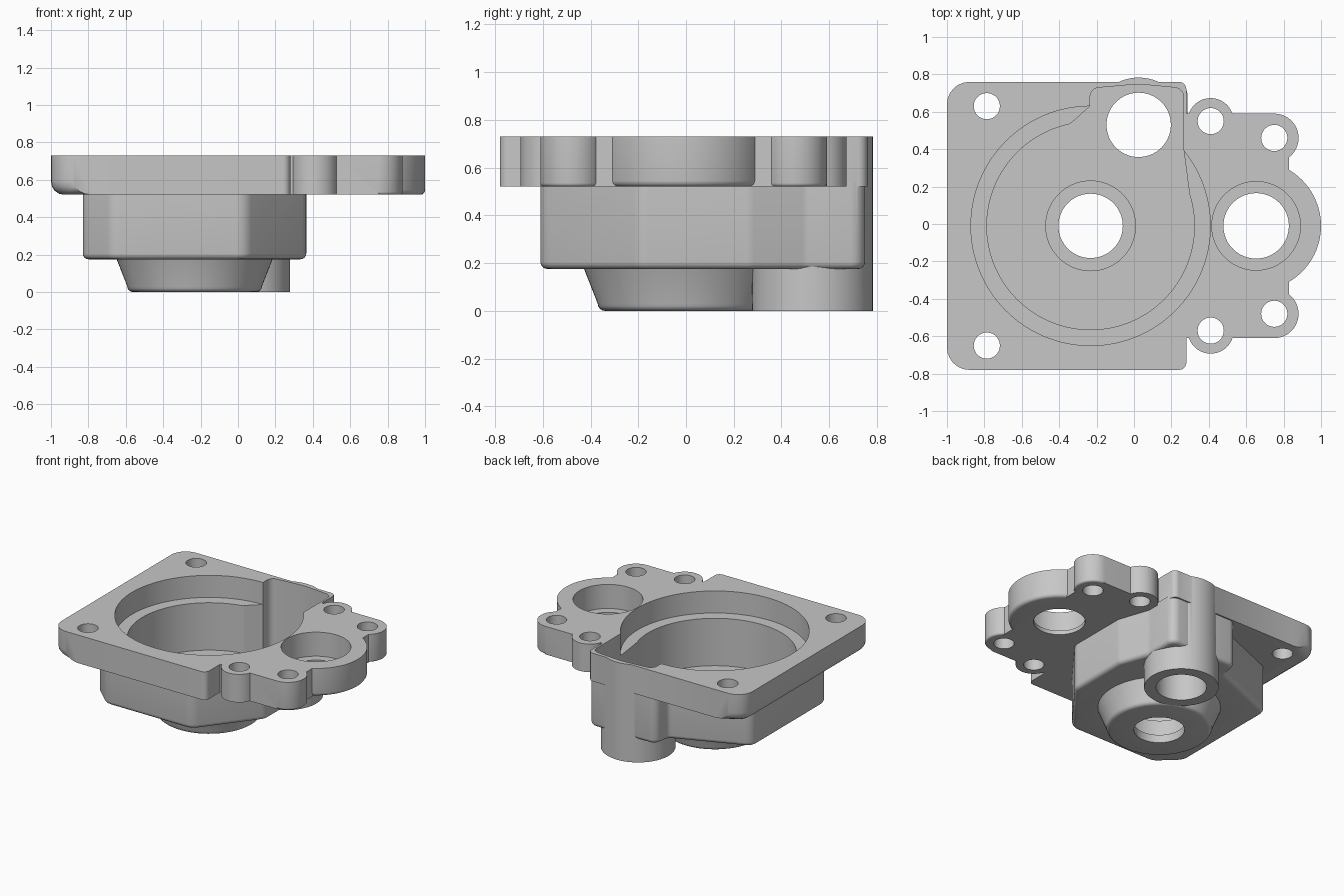
import bpy, bmesh, math
from mathutils import Vector

old = bpy.data.objects.get("Cube")
if old:
    bpy.data.objects.remove(old, do_unlink=True)

grey = bpy.data.materials.new("cast_grey")
grey.use_nodes = True
colour = (0.57, 0.57, 0.57, 1)
grey.diffuse_color = colour
grey.node_tree.nodes["Principled BSDF"].inputs["Base Color"].default_value = colour

TOP, FLANGE, BODY = 0.73, 0.52, 0.175   # main levels
FLOOR, LEDGE = 0.21, 0.565


def rounded(points, steps=6):
    """Outline with each (x, y, radius) corner rounded."""
    out = []
    for i, (x, y, r) in enumerate(points):
        p = Vector((x, y))
        if r == 0:
            out.append(p)
            continue
        a = (Vector(points[i - 1][:2]) - p).normalized()
        b = (Vector(points[(i + 1) % len(points)][:2]) - p).normalized()
        half = a.angle(b) / 2
        centre = p + (a + b).normalized() * r / math.sin(half)
        start = p + a * r / math.tan(half) - centre
        end = p + b * r / math.tan(half) - centre
        turn = math.atan2(start.x * end.y - start.y * end.x, start.dot(end))
        for k in range(steps + 1):
            t = turn * k / steps
            c, s = math.cos(t), math.sin(t)
            out.append(centre + Vector((start.x * c - start.y * s, start.x * s + start.y * c)))
    return out


def solid(name, outline, z0, z1, fillet=0, keep=None):
    """Extruded outline, with its bottom edges rounded."""
    bm = bmesh.new()
    base = bm.faces.new([bm.verts.new((p[0], p[1], z0)) for p in outline])
    bmesh.ops.recalc_face_normals(bm, faces=[base])
    ext = bmesh.ops.extrude_face_region(bm, geom=[base], use_keep_orig=True)
    bmesh.ops.translate(bm, vec=(0, 0, z1 - z0),
                        verts=[v for v in ext["geom"] if isinstance(v, bmesh.types.BMVert)])
    bmesh.ops.recalc_face_normals(bm, faces=bm.faces)
    if fillet:
        edges = [e for e in bm.edges if all(abs(v.co.z - z0) < 1e-5 for v in e.verts)
                 and (keep is None or all(keep(v.co) for v in e.verts))]
        bmesh.ops.bevel(bm, geom=edges, offset=fillet, segments=4, profile=0.5,
                        affect='EDGES', clamp_overlap=False)
        bmesh.ops.recalc_face_normals(bm, faces=bm.faces)
    mesh = bpy.data.meshes.new(name)
    bm.to_mesh(mesh)
    bm.free()
    mesh.materials.append(grey)
    ob = bpy.data.objects.new(name, mesh)
    bpy.context.collection.objects.link(ob)
    return ob


def disc(name, x, y, r, z0, z1, fillet=0, n=64):
    ring = [(x + r * math.cos(2 * math.pi * i / n), y + r * math.sin(2 * math.pi * i / n))
            for i in range(n)]
    return solid(name, ring, z0, z1, fillet)


def combine(target, other, operation):
    mod = target.modifiers.new("join", 'BOOLEAN')
    mod.operation, mod.object, mod.solver = operation, other, 'EXACT'
    bpy.context.view_layer.objects.active = target
    bpy.ops.object.modifier_apply(modifier=mod.name)
    bpy.data.objects.remove(other, do_unlink=True)


SHAFT, OUTLET, EAR = (-0.232, -0.01), (0.025, 0.53), (0.653, -0.01)
plate_holes = [(-0.787, 0.63), (-0.787, -0.65)]
inner_bosses = [(0.41, 0.55), (0.41, -0.57)]
outer_bosses = [(0.75, 0.46), (0.75, -0.48)]

# Main flange plate, softened along its outer end
housing = solid("pump_housing", rounded([
    (-1, -0.78, 0.12), (-0.78, -0.78, 0), (0.28, -0.78, 0.04),
    (0.28, 0.76, 0.04), (-0.78, 0.76, 0), (-1, 0.76, 0.12)]),
    FLANGE, TOP, 0.07, lambda c: c.x < -0.87)

# Side ear with its bosses
parts = [solid("ear_plate", [(0.2, -0.61), (0.75, -0.61), (0.83, -0.55),
                             (0.83, 0.53), (0.75, 0.59), (0.2, 0.59)], FLANGE, TOP)]
parts += [disc("inner_boss", x, y, 0.123, FLANGE, TOP) for x, y in inner_bosses]
parts += [disc("outer_boss", x, y, 0.13, FLANGE, TOP, 0.015) for x, y in outer_bosses]
parts.append(disc("ear_ring", *EAR, 0.347, FLANGE, TOP, 0.025, 96))

# Faceted gear chamber below the flange
parts.append(solid("chamber", rounded([
    (-0.67, -0.61, 0.1), (0.04, -0.61, 0.1), (0.365, -0.19, 0.1), (0.365, 0.27, 0.1),
    (0.286, 0.5, 0.08), (0.286, 0.75, 0.06), (-0.27, 0.75, 0.06), (-0.29, 0.62, 0.04),
    (-0.83, 0.4, 0.08), (-0.83, -0.46, 0.1)]), BODY, 0.54, 0.03))

# Outlet pipe and tapered shaft boss
parts.append(disc("outlet_pipe", *OUTLET, 0.253, 0, TOP))
boss = disc("shaft_boss", *SHAFT, 0.36, 0, 0.195, 0.03)
for v in boss.data.vertices:
    if v.co.z > 0.18:
        for i in (0, 1):
            v.co[i] = SHAFT[i] + (v.co[i] - SHAFT[i]) * 1.18
parts.append(boss)
for part in parts:
    combine(housing, part, 'UNION')

# Chamber cavity, side pocket and bearing seats
ABOVE, BELOW = TOP + 0.1, -0.1
cuts = [
    disc("rim_recess", *SHAFT, 0.64, LEDGE, ABOVE, n=128),
    disc("cavity", *SHAFT, 0.555, FLOOR, ABOVE, n=128),
    solid("pocket", rounded([
        (-0.235, 0, 0), (0.318, 0, 0), (0.265, 0.4, 0), (0.265, 0.725, 0.05),
        (0.025, 0.748, 0.6), (-0.235, 0.725, 0.05), (-0.235, 0.63, 0), (-0.33, 0.545, 0.03),
        (-0.4, 0.5, 0)]), FLOOR, ABOVE),
    disc("shaft_seat", *SHAFT, 0.24, 0.06, ABOVE),
    disc("shaft_hole", *SHAFT, 0.172, BELOW, ABOVE),
    disc("outlet_hole", *OUTLET, 0.172, BELOW, ABOVE),
    disc("ear_seat", *EAR, 0.237, 0.55, ABOVE),
    disc("ear_hole", *EAR, 0.175, BELOW, ABOVE)]
cuts += [disc("bolt_hole", x, y, 0.07, BELOW, ABOVE, n=32)
         for x, y in plate_holes + inner_bosses + outer_bosses]
for cut in cuts:
    combine(housing, cut, 'DIFFERENCE')

# Smooth the curved walls, keep crisp edges
bpy.ops.object.select_all(action='DESELECT')
housing.select_set(True)
bpy.context.view_layer.objects.active = housing
bpy.ops.object.shade_smooth_by_angle(angle=math.radians(30))
